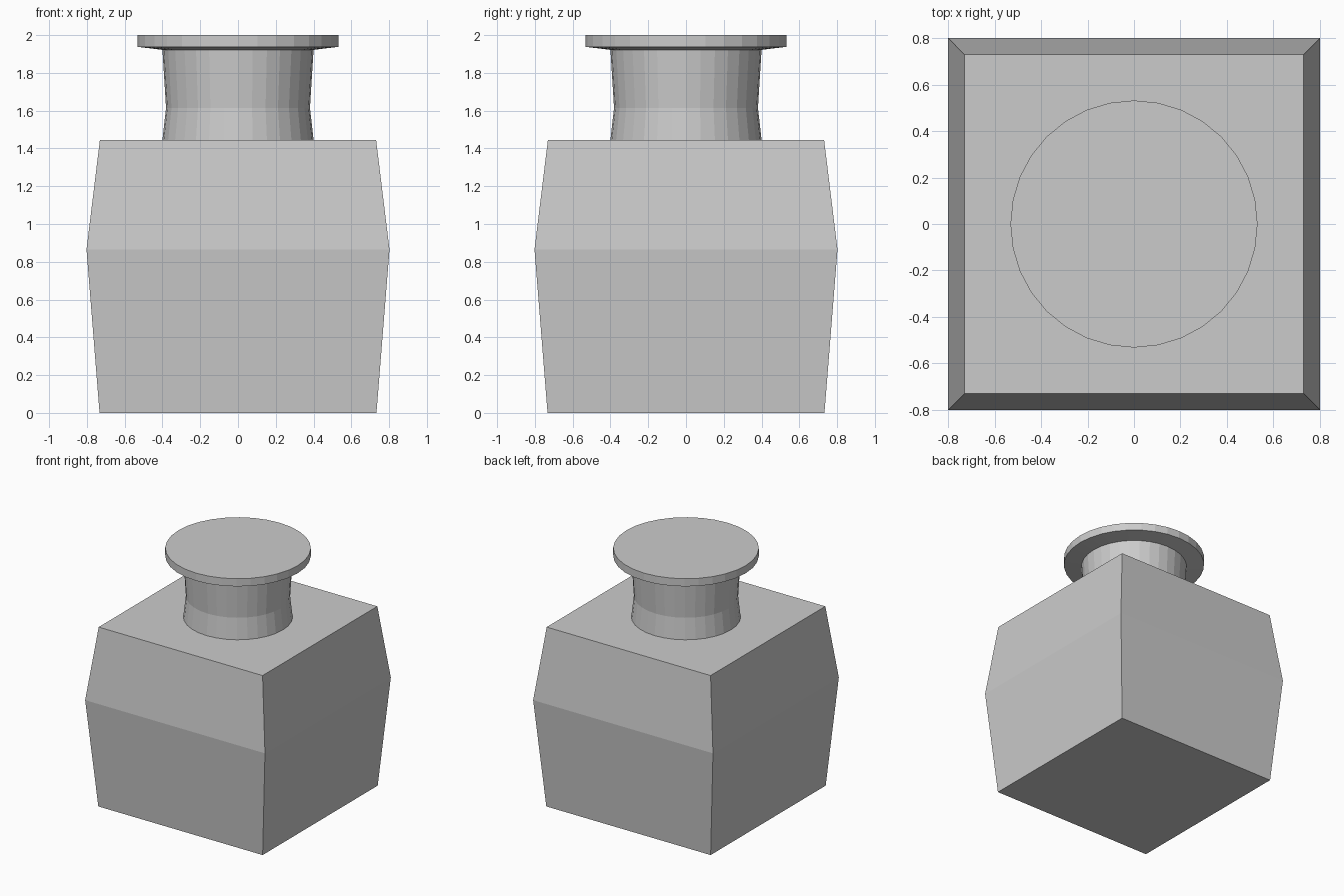
import bpy, bmesh
from math import cos, sin, pi

if "Cube" in bpy.data.objects:
    bpy.data.objects.remove(bpy.data.objects["Cube"])


def loft(name, profile, sides, phase=0.0, cap_bottom=True):
    """Stack regular polygon rings (radius, height) and skin them."""
    bm = bmesh.new()
    rings = []
    for r, z in profile:
        rings.append([bm.verts.new((r * cos(phase + 2 * pi * i / sides),
                                    r * sin(phase + 2 * pi * i / sides), z))
                      for i in range(sides)])
    for a, b in zip(rings, rings[1:]):
        for i in range(sides):
            j = (i + 1) % sides
            bm.faces.new((a[i], a[j], b[j], b[i]))
    if cap_bottom:
        bm.faces.new(rings[0][::-1])
    bm.faces.new(rings[-1])
    mesh = bpy.data.meshes.new(name)
    bm.to_mesh(mesh)
    bm.free()
    obj = bpy.data.objects.new(name, mesh)
    bpy.context.collection.objects.link(obj)
    return obj


# Square bottle body, widest above the middle
half_widths = [(0.733, 0.0), (0.802, 0.865), (0.731, 1.446)]
loft("bottle_body", [(w * 2 ** 0.5, z) for w, z in half_widths], 4, pi / 4)

# Round waisted neck flaring into a flat disc stopper
loft("neck_and_stopper",
     [(0.40, 1.446), (0.381, 1.615), (0.40, 1.922), (0.532, 1.938), (0.532, 2.0)],
     32, cap_bottom=False)
